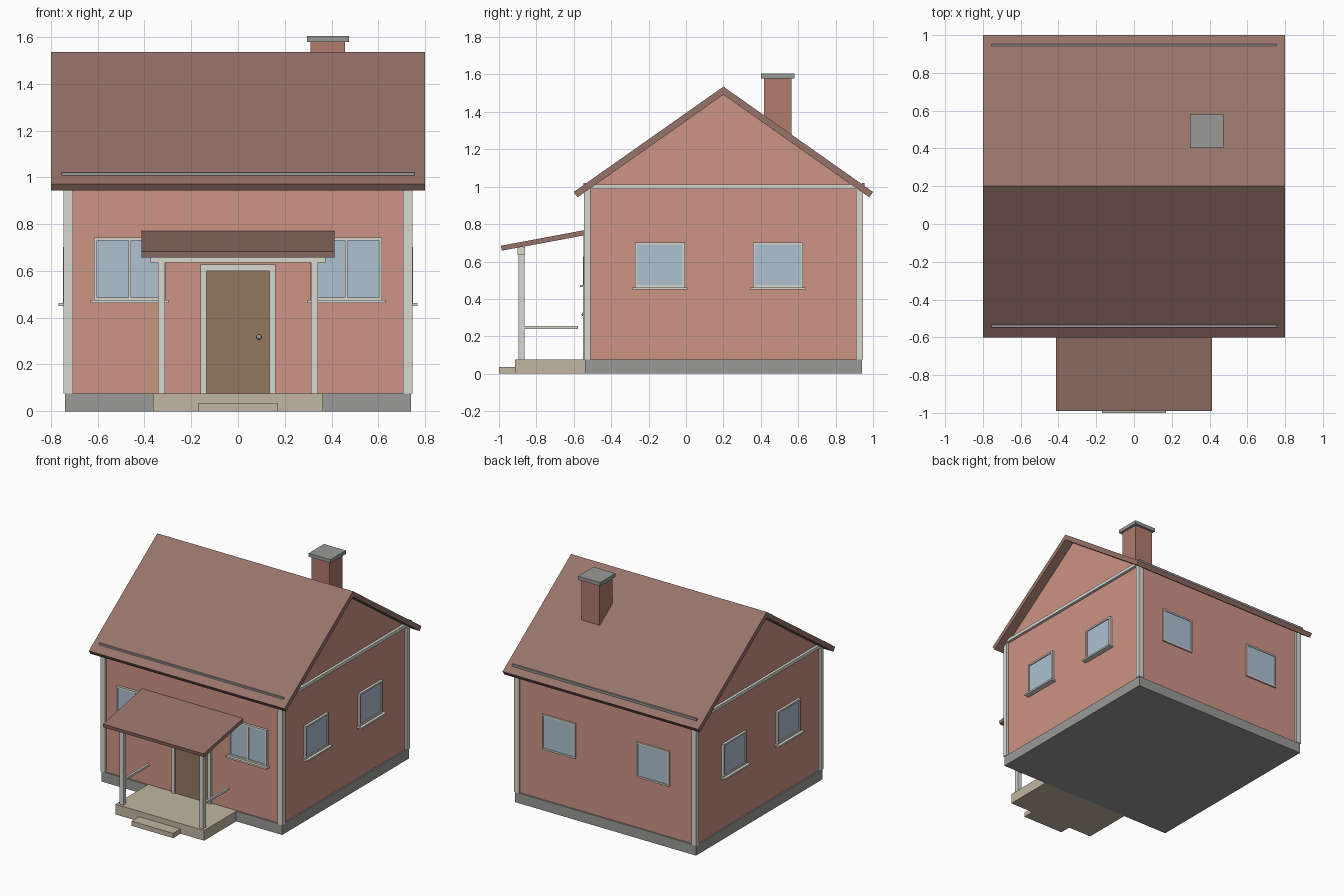
import bpy, bmesh, math
from mathutils import Matrix

if "Cube" in bpy.data.objects:
    bpy.data.objects.remove(bpy.data.objects["Cube"])


def mat(name, r, g, b):
    m = bpy.data.materials.new(name)
    lin = [(c / 255) ** 2.2 for c in (r, g, b)]
    m.diffuse_color = (*lin, 1)
    m.use_nodes = True
    m.node_tree.nodes["Principled BSDF"].inputs["Base Color"].default_value = m.diffuse_color
    return m


WALL = mat("wall_pink", 204, 146, 132)
ROOF = mat("roof_brown", 150, 115, 105)
BRICK = mat("chimney_brick", 175, 122, 108)
TRIM = mat("trim_white", 216, 214, 206)
STONE = mat("foundation_grey", 152, 152, 150)
DECK = mat("deck_beige", 192, 180, 160)
DOOR = mat("door_wood", 146, 120, 95)
GLASS = mat("glass_blue", 172, 192, 208)


def finish(name, bm, material):
    bmesh.ops.recalc_face_normals(bm, faces=bm.faces)
    me = bpy.data.meshes.new(name)
    bm.to_mesh(me)
    bm.free()
    me.materials.append(material)
    ob = bpy.data.objects.new(name, me)
    bpy.context.collection.objects.link(ob)
    return ob


def boxes(name, material, ranges, place=Matrix()):
    """One object made of boxes given as (x0, x1, y0, y1, z0, z1)."""
    bm = bmesh.new()
    for x0, x1, y0, y1, z0, z1 in ranges:
        m = Matrix.Translation(((x0 + x1) / 2, (y0 + y1) / 2, (z0 + z1) / 2))
        m = place @ m @ Matrix.Diagonal((x1 - x0, y1 - y0, z1 - z0, 1))
        bmesh.ops.create_cube(bm, size=1, matrix=m)
    return finish(name, bm, material)


def prism(name, material, profile, half):
    """A (y, z) profile extruded along x from -half to half."""
    bm = bmesh.new()
    face = bm.faces.new([bm.verts.new((-half, y, z)) for y, z in profile])
    ext = bmesh.ops.extrude_face_region(bm, geom=[face])
    verts = [v for v in ext["geom"] if isinstance(v, bmesh.types.BMVert)]
    bmesh.ops.translate(bm, verts=verts, vec=(2 * half, 0, 0))
    return finish(name, bm, material)


def window(name, place, w, z0, z1, mullion=False, sill=True, out=0.018):
    """Window in wall space: x along the wall, -y outward, y = 0 on the wall."""
    h, f = w / 2, 0.012
    frame = [(-h, -h + f, -out, 0.01, z0, z1), (h - f, h, -out, 0.01, z0, z1),
             (-h + f, h - f, -out, 0.01, z0, z0 + f),
             (-h + f, h - f, -out, 0.01, z1 - f, z1)]
    if mullion:
        frame.append((-0.006, 0.006, -out, 0.01, z0 + f, z1 - f))
    boxes(name + "_frame", TRIM, frame, place)
    boxes(name + "_glass", GLASS,
          [(-h + f, h - f, -out * 0.6, 0.01, z0 + f, z1 - f)], place)
    if sill:
        boxes(name + "_sill", TRIM,
              [(-h - 0.014, h + 0.014, -0.038, 0.01, z0 - 0.012, z0)], place)


# foundation and walls with gables
boxes("foundation", STONE, [(-0.74, 0.74, -0.54, 0.94, 0, 0.075)])
prism("walls", WALL, [(-0.53, 0.075), (0.93, 0.075), (0.93, 0.978),
                      (0.2, 1.492), (-0.53, 0.978)], 0.73)

# main roof and the thin eave strips on it
prism("main_roof", ROOF, [(-0.6, 0.972), (0.2, 1.535), (1.0, 0.972), (0.98, 0.943),
                          (0.2, 1.492), (-0.58, 0.943)], 0.8)
boxes("roof_strips", STONE, [(-0.755, 0.755, y - 0.006, y + 0.006, 1.0, 1.02)
                             for y in (-0.542, 0.948)])

# chimney
boxes("chimney", BRICK, [(0.31, 0.458, 0.417, 0.565, 1.2, 1.58)])
boxes("chimney_cap", STONE, [(0.296, 0.475, 0.402, 0.581, 1.578, 1.604)])

# corner boards and gable bands
boxes("corner_boards", TRIM, [
    (min(x, x - s * 0.04), max(x, x - s * 0.04), y, y + 0.035, 0.075, 0.99)
    for s, x in ((-1, -0.745), (1, 0.745)) for y in (-0.545, 0.91)])
boxes("gable_bands", TRIM, [(x, x + 0.025, -0.52, 0.92, 0.988, 1.012)
                            for x in (-0.75, 0.725)])

# windows on all four walls
for s, side in ((-1, "left"), (1, "right")):
    window("front_window_" + side, Matrix.Translation((s * 0.463, -0.53, 0)),
           0.305, 0.475, 0.742, mullion=True)
    window("back_window_" + side, Matrix.Translation((s * 0.385, 0.93, 0))
           @ Matrix.Rotation(math.pi, 4, "Z"), 0.27, 0.45, 0.71, sill=False, out=0.012)
    for y, part in ((-0.14, "near"), (0.492, "far")):
        window(f"{side}_window_{part}", Matrix.Translation((s * 0.73, y, 0))
               @ Matrix.Rotation(s * math.pi / 2, 4, "Z"), 0.268, 0.462, 0.702)

# door, its frame and knob
boxes("door", DOOR, [(-0.137, 0.137, -0.54, -0.52, 0.075, 0.6)])
boxes("door_frame", TRIM, [(-0.16, -0.135, -0.55, -0.52, 0.075, 0.6),
                           (0.135, 0.16, -0.55, -0.52, 0.075, 0.6),
                           (-0.16, 0.16, -0.55, -0.52, 0.6, 0.627)])
bm = bmesh.new()
bmesh.ops.create_uvsphere(bm, u_segments=16, v_segments=10, radius=0.011,
                          matrix=Matrix.Translation((0.09, -0.547, 0.317)))
for f in bm.faces:
    f.smooth = True
finish("door_knob", bm, STONE)

# porch deck and step
boxes("porch_deck", DECK, [(-0.363, 0.363, -0.914, -0.535, 0, 0.075)])
boxes("porch_step", DECK, [(-0.17, 0.17, -1.0, -0.912, 0, 0.035)])

# porch posts, beam and side rails
boxes("porch_posts", TRIM, [(x - 0.016, x + 0.016, -0.896, -0.864, 0.075, 0.637)
                            for x in (-0.327, 0.327)])
boxes("porch_beam", TRIM, [(-0.375, 0.375, -0.9, -0.86, 0.635, 0.677)])
boxes("porch_rails", TRIM, [(x - 0.008, x + 0.008, -0.866, -0.577, 0.24, 0.256)
                            for x in (-0.327, 0.327)])

# porch roof
prism("porch_roof", ROOF, [(-0.99, 0.684), (-0.525, 0.771), (-0.525, 0.743),
                           (-0.985, 0.658)], 0.412)
